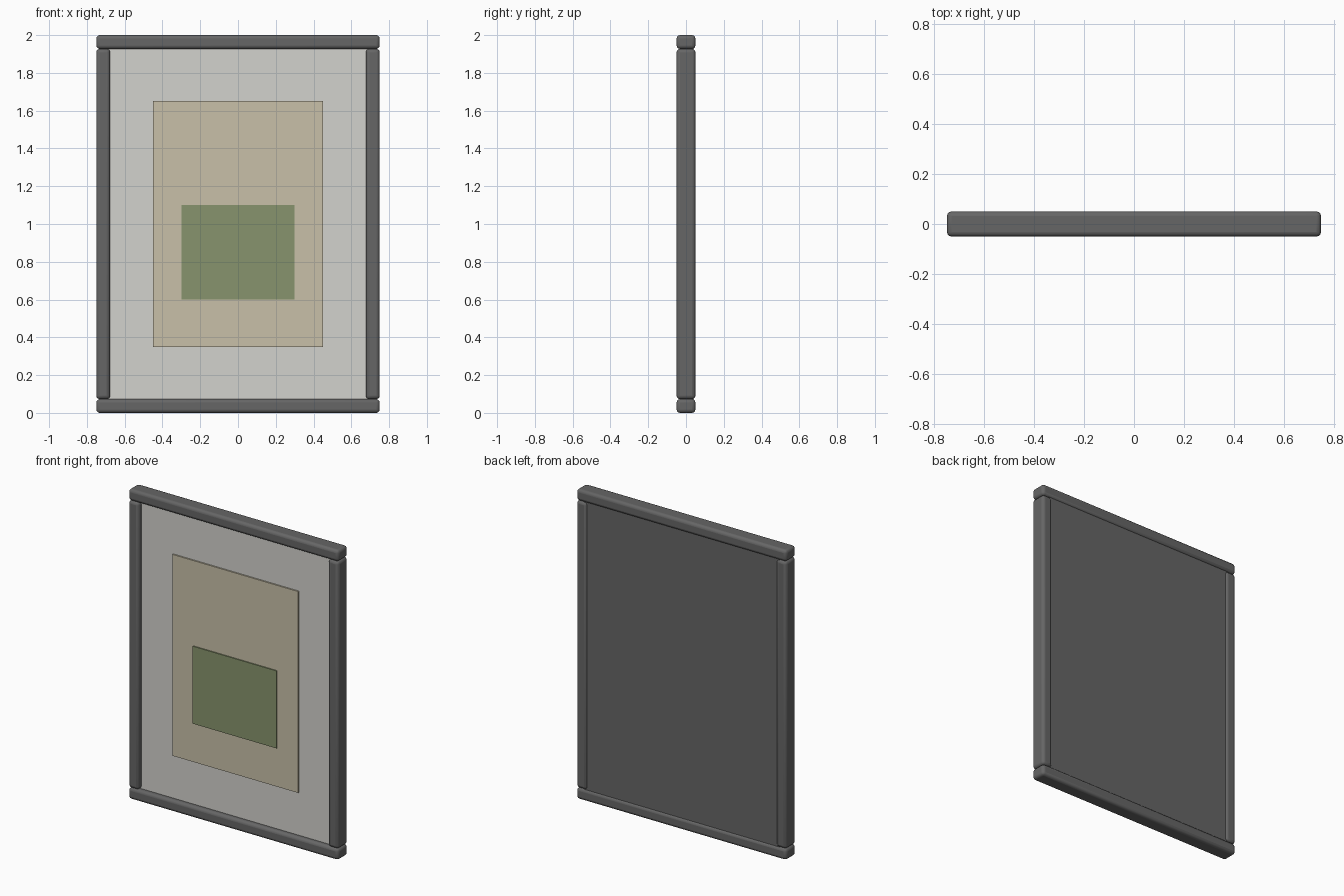
import bpy

if "Cube" in bpy.data.objects:
    bpy.data.objects.remove(bpy.data.objects["Cube"])


def material(name, rgb):
    m = bpy.data.materials.new(name)
    m.diffuse_color = (*rgb, 1.0)
    m.use_nodes = True
    m.node_tree.nodes["Principled BSDF"].inputs["Base Color"].default_value = m.diffuse_color
    return m


dark_grey = material("dark_grey", (0.133, 0.133, 0.133))
pale_grey = material("pale_grey", (0.651, 0.645, 0.610))
tan = material("tan", (0.578, 0.527, 0.392))
green = material("green", (0.242, 0.296, 0.153))


def box(name, x, y, z, mat, bevel=0.0):
    """Box from (min, max) ranges, optionally with rounded edges."""
    centre = [(a + b) / 2 for a, b in (x, y, z)]
    bpy.ops.mesh.primitive_cube_add(size=1, location=centre)
    ob = bpy.context.object
    ob.name = name
    ob.scale = [b - a for a, b in (x, y, z)]
    bpy.ops.object.transform_apply(location=False, rotation=False, scale=True)
    ob.data.materials.append(mat)
    if bevel:
        mod = ob.modifiers.new("rounded_edges", 'BEVEL')
        mod.width = bevel
        mod.segments = 3
        bpy.ops.object.shade_smooth_by_angle(angle=0.6)
    return ob


W, D, H, T = 0.75, 0.05, 2.0, 0.073

# frame rails and stiles
box("bottom_rail", (-W, W), (-D, D), (0, T), dark_grey, 0.018)
box("top_rail", (-W, W), (-D, D), (H - T, H), dark_grey, 0.018)
box("left_stile", (-W, -W + T), (-D, D), (T, H - T), dark_grey, 0.018)
box("right_stile", (W - T, W), (-D, D), (T, H - T), dark_grey, 0.018)

# backing board and mount, tucked slightly into the frame
e = W - T + 0.02
zr = (T - 0.02, H - T + 0.02)
box("backing_board", (-e, e), (-0.01, 0.04), zr, dark_grey)
box("mount", (-e, e), (-0.019, -0.01), zr, pale_grey)

# picture sheet and the painted block on it
box("picture_sheet", (-0.45, 0.45), (-0.028, -0.019), (0.35, 1.65), tan)
box("painted_block", (-0.3, 0.3), (-0.035, -0.028), (0.6, 1.1), green)
